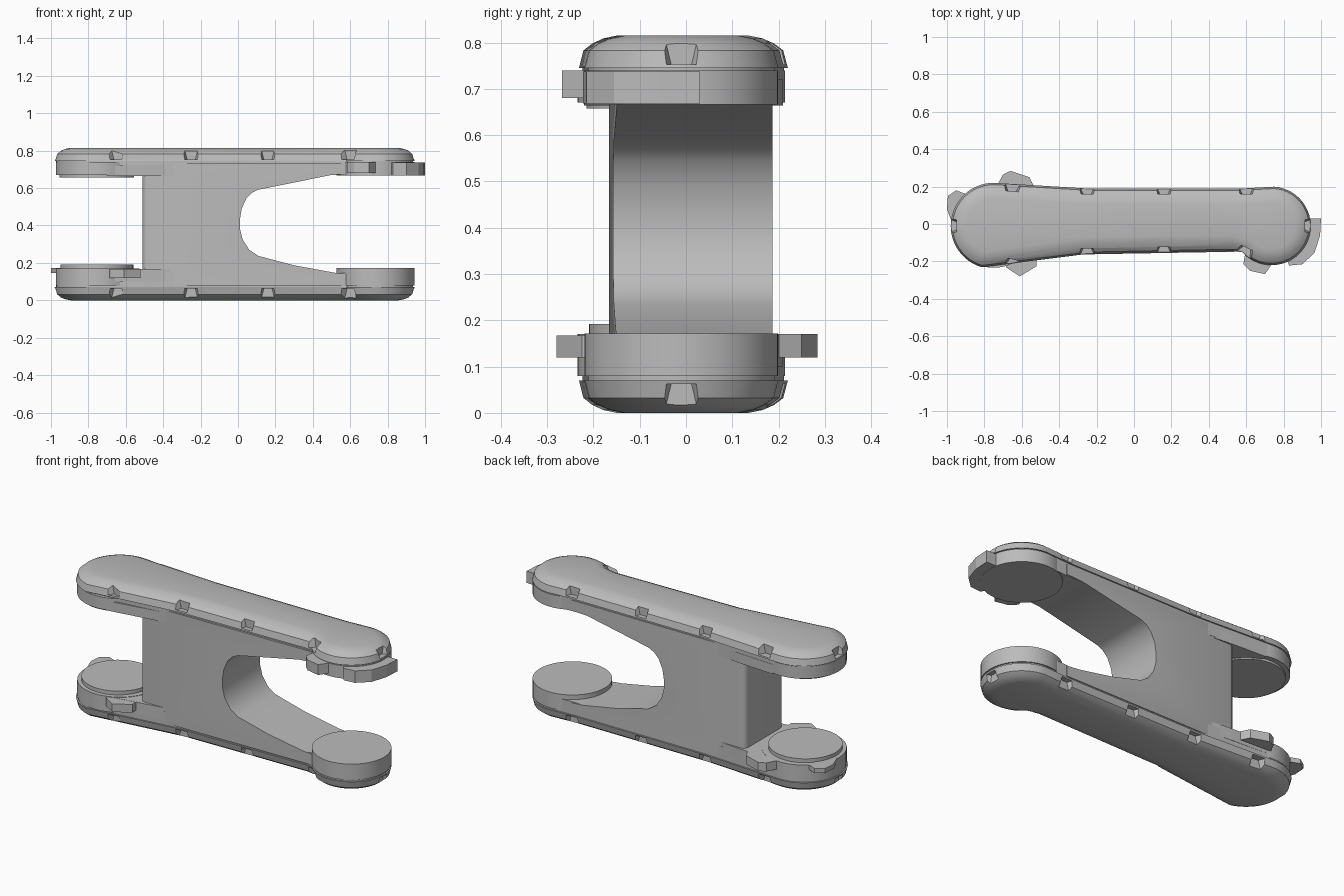
import bpy, bmesh, math
from mathutils import Matrix, Vector

if "Cube" in bpy.data.objects:
    bpy.data.objects.remove(bpy.data.objects["Cube"])

H = 0.815
LEFT, RIGHT = (-0.75, -0.01), (0.735, -0.01)

grey = bpy.data.materials.new("plain grey")
grey.use_nodes = True
grey.diffuse_color = (0.5, 0.5, 0.5, 1)
grey.node_tree.nodes["Principled BSDF"].inputs["Base Color"].default_value = (0.5, 0.5, 0.5, 1)


def finish(name, bm, smooth=True):
    bmesh.ops.recalc_face_normals(bm, faces=bm.faces)
    me = bpy.data.meshes.new(name)
    bm.to_mesh(me)
    bm.free()
    me.materials.append(grey)
    ob = bpy.data.objects.new(name, me)
    bpy.context.scene.collection.objects.link(ob)
    if smooth:
        bpy.ops.object.select_all(action='DESELECT')
        ob.select_set(True)
        bpy.context.view_layer.objects.active = ob
        bpy.ops.object.shade_smooth_by_angle(angle=math.radians(32))
    return ob


def loft(bm, rings):
    """Closed solid through matching rings of points."""
    loops = [[bm.verts.new(p) for p in ring] for ring in rings]
    for a, b in zip(loops, loops[1:]):
        for i in range(len(a)):
            j = (i + 1) % len(a)
            bm.faces.new((a[i], a[j], b[j], b[i]))
    bm.faces.new(loops[0][::-1])
    bm.faces.new(loops[-1])


def arc(center, r, start, end, n):
    return [(center[0] + r * math.cos(math.radians(start + (end - start) * i / n)),
             center[1] + r * math.sin(math.radians(start + (end - start) * i / n)))
            for i in range(n + 1)]


def outline(d):
    """Plan of the plate, drawn in by d."""
    return (arc(LEFT, 0.23 - d, 84, 254, 28)
            + [(-0.25, -0.16 + d), (0.15, -0.152 + d), (0.53, -0.145 + d)]
            + arc(RIGHT, 0.21 - d, -138, 86, 32)
            + [(0.58, 0.19 - d), (-0.25, 0.19 - d)])


def prism(name, pts, z0, z1, smooth=True):
    bm = bmesh.new()
    loft(bm, [[(x, y, z) for x, y in pts] for z in (z0, z1)])
    return finish(name, bm, smooth)


# Pockets in the rounded rim: x, y and outward direction
POCKETS = [(-0.65, 0.205, 85), (-0.25, 0.19, 90), (0.16, 0.19, 90), (0.6, 0.19, 90),
           (-0.65, -0.22, -105), (-0.25, -0.16, -90), (0.16, -0.152, -90),
           (0.59, -0.155, -115), (-0.98, -0.01, 180), (0.945, -0.01, 0)]


def plate(prefix, flip):
    place = (lambda z: H - z) if flip else (lambda z: z)
    bm = bmesh.new()
    profile = [(0, 0.085), (0.006, 0.055), (0.017, 0.03), (0.032, 0.01), (0.07, 0),
               (0.07, 0.008), (0.145, 0.008)]
    loft(bm, [[(x, y, place(z)) for x, y in outline(d)] for z, d in profile])
    ob = finish(prefix + "_plate", bm)

    bm = bmesh.new()
    for x, y, deg in POCKETS:
        turn = Matrix.Translation((x, y, 0)) @ Matrix.Rotation(math.radians(deg), 4, 'Z')
        rings = []
        for z, grow in ((-0.02, 0.02), (0.062, 0)):
            w = 0.022 + grow
            flat = [(-0.03, -w), (0.03, -w - 0.025), (0.03, w + 0.025), (-0.03, w)]
            rings.append([turn @ Vector((u, v, place(z))) for u, v in flat])
        loft(bm, rings)
    cutter = finish(prefix + "_pocket_cutter", bm, False)
    cutter.hide_render = True
    cutter.hide_viewport = True
    cut = ob.modifiers.new("pockets", 'BOOLEAN')
    cut.operation = 'DIFFERENCE'
    cut.solver = 'EXACT'
    cut.object = cutter


plate("lower", False)
plate("upper", True)

# Central web with a straight back and a flared opening
top_half = [(0.01, 0.43), (0.02, 0.49), (0.045, 0.545), (0.075, 0.575), (0.11, 0.592),
            (0.5, 0.67), (0.6, 0.675), (0.6, 0.735), (-0.51, 0.735)]
low_half = [(-0.51, 0.08), (0.6, 0.08), (0.6, 0.14), (0.52, 0.147), (0.3, 0.187),
            (0.11, 0.237), (0.06, 0.27), (0.025, 0.325), (0.011, 0.38)]
side = low_half + top_half
bm = bmesh.new()
loft(bm, [[(x, -0.158 + 0.018 * x, z) for x, z in side], [(x, 0.187, z) for x, z in side]])
corners = [e for e in bm.edges if all(v.co.x < -0.5 for v in e.verts)
           and abs(e.verts[0].co.y - e.verts[1].co.y) < 0.01]
bmesh.ops.bevel(bm, geom=corners, offset=0.03, segments=3, affect='EDGES', profile=0.5)
finish("web", bm)

# Round pads at the four arm ends
def pad(name, center, r, z0, z1):
    prism(name, arc(center, r, 0, 352.5, 47), z0, z1)

pad("lower_right_boss", LEFT, 0.224, 0.08, 0.17)
pad("lower_right_pad", (-0.755, -0.015), 0.195, 0.15, 0.192)
pad("upper_right_boss", LEFT, 0.224, 0.67, 0.74)
pad("upper_right_pad", (-0.755, -0.015), 0.2, 0.657, 0.7)
pad("lower_left_pad", RIGHT, 0.209, 0.08, 0.172)
pad("upper_left_pad", RIGHT, 0.209, 0.666, 0.74)

# Ramps joining the bosses to the web
for name, z0, z1 in (("lower_ramp", 0.1, 0.168), ("upper_ramp", 0.664, 0.72)):
    prism(name, [(-0.7, -0.22), (-0.48, -0.185), (-0.36, -0.165), (-0.36, 0.187),
                 (-0.48, 0.198), (-0.7, 0.21)], z0, z1, False)

# Small irregular tabs around the ends
TABS = {
    "lower_back_tab": ([(-0.74, 0.19), (-0.7, 0.265), (-0.66, 0.284), (-0.56, 0.25),
                        (-0.53, 0.19)], 0.12, 0.17),
    "lower_front_tab": ([(-0.7, -0.2), (-0.68, -0.235), (-0.61, -0.28), (-0.52, -0.225),
                         (-0.52, -0.18)], 0.12, 0.167),
    "lower_end_tab": ([(-0.9, 0.16), (-0.95, 0.18), (-0.995, 0.15), (-1.0, 0.08),
                       (-0.97, 0), (-0.9, 0)], 0.145, 0.172),
    "upper_front_tab": ([(0.6, -0.12), (0.585, -0.215), (0.62, -0.25), (0.7, -0.268),
                         (0.74, -0.21), (0.72, -0.12)], 0.68, 0.74),
    "upper_end_tab": ([(0.8, -0.15), (0.83, -0.222), (0.9, -0.215), (0.965, -0.155),
                       (0.995, -0.06), (1.0, 0.03), (0.9, 0.03)], 0.668, 0.737),
}
for name, (pts, z0, z1) in TABS.items():
    prism(name, pts, z0, z1, False)
